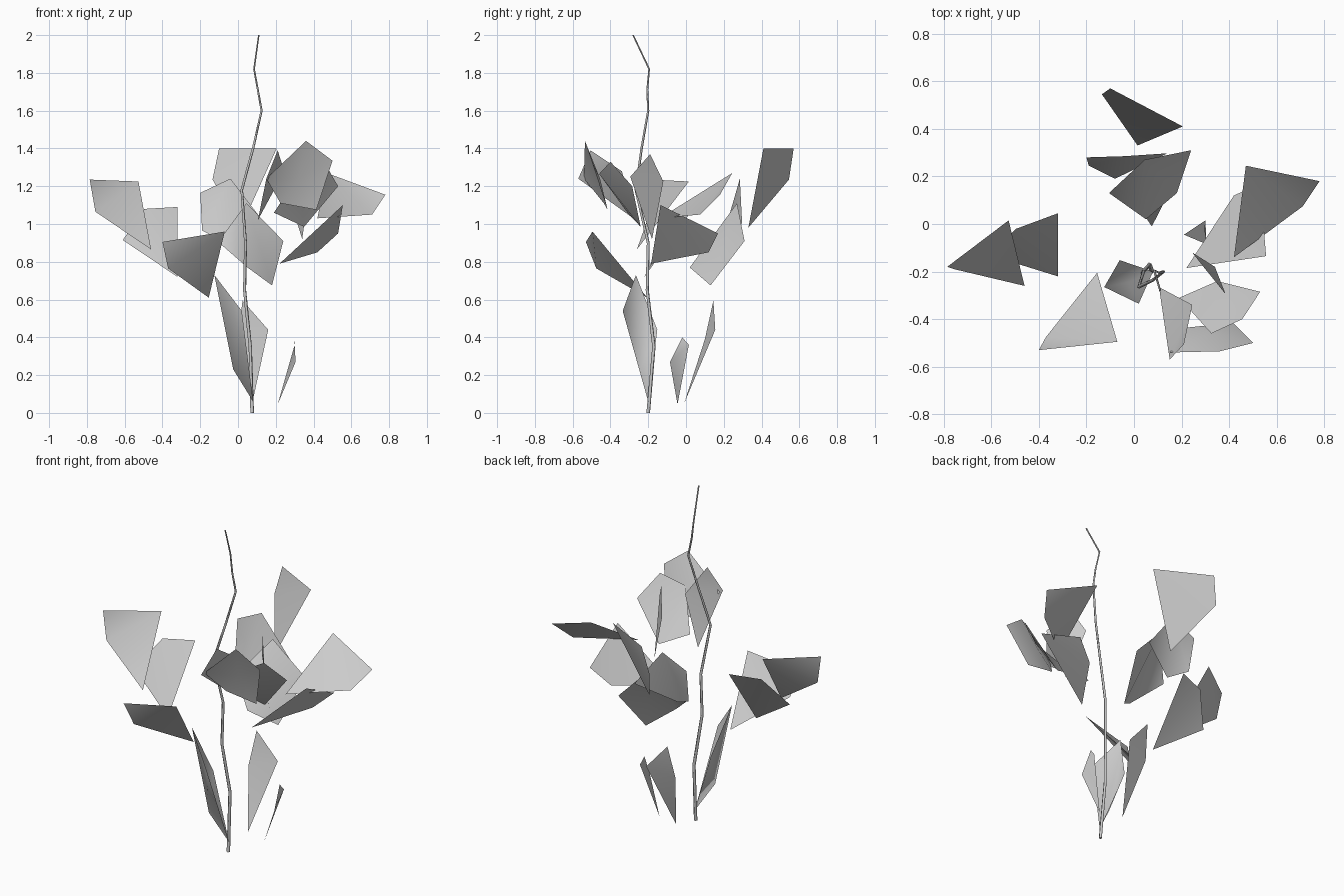
import bpy
import bmesh
from mathutils import Vector

default_cube = bpy.data.objects.get("Cube")
if default_cube:
    bpy.data.objects.remove(default_cube, do_unlink=True)


def make_material(name, colour):
    material = bpy.data.materials.new(name)
    material.use_nodes = True
    material.diffuse_color = colour
    shader = material.node_tree.nodes["Principled BSDF"]
    shader.inputs["Base Color"].default_value = colour
    return material


plain_grey = make_material("plain grey", (0.6, 0.6, 0.6, 1))


def add_leaf(name, *outline, fold=None):
    """A single thin blade given by its corners, creased to a fold point if one is given."""
    mesh = bpy.data.meshes.new(name)
    blade = bmesh.new()
    corners = [blade.verts.new(Vector(point)) for point in outline]
    if fold:
        crease = blade.verts.new(Vector(fold))
        for here, after in zip(corners, corners[1:] + corners[:1]):
            blade.faces.new((here, after, crease))
    else:
        blade.faces.new(corners)
    bmesh.ops.triangulate(blade, faces=blade.faces[:])
    for face in blade.faces:
        face.smooth = True
    blade.to_mesh(mesh)
    blade.free()
    mesh.materials.append(plain_grey)
    leaf = bpy.data.objects.new(name, mesh)
    bpy.context.collection.objects.link(leaf)


def add_stem(name, path, base_radius, tip_radius):
    """A crooked tapering tube running through the path points."""
    curve = bpy.data.curves.new(name, "CURVE")
    curve.dimensions = "3D"
    curve.bevel_depth = base_radius
    curve.bevel_resolution = 0
    curve.use_fill_caps = True
    spline = curve.splines.new("POLY")
    spline.points.add(len(path) - 1)
    taper = tip_radius / base_radius
    for index, (point, position) in enumerate(zip(spline.points, path)):
        along = index / (len(path) - 1)
        point.co = (*position, 1)
        point.radius = 1 + (taper - 1) * along
    curve.materials.append(plain_grey)
    stem = bpy.data.objects.new(name, curve)
    bpy.context.collection.objects.link(stem)


# Crooked central stem
add_stem("stem", [
    (.075, -.2, 0), (.065, -.17, .35), (.035, -.205, .65), (.04, -.2, .9),
    (.02, -.265, 1.18), (.08, -.235, 1.4), (.125, -.2, 1.6),
    (.105, -.205, 1.71), (.085, -.195, 1.82), (.11, -.28, 2),
], base_radius=.01, tip_radius=.004)

# Low leaves around the foot of the stem
add_leaf("lower_front_leaf",
         (-.125, -.265, .73), (-.06, -.152, .44), (.08, -.2, .06), (.02, -.335, .54),
         fold=(-.025, -.245, .23))
add_leaf("lower_back_leaf",
         (.075, -.01, .05), (.16, .155, .44), (.024, .145, .595), (0, .1, .39))
add_leaf("lower_left_small_leaf",
         (.21, -.045, .045), (.305, -.085, .27), (.295, -.02, .4), (.3, .015, .36))

# Leaves on the right side
add_leaf("right_outer_leaf",
         (-.785, -.18, 1.235), (-.527, .015, 1.225),
         (-.46, -.26, .865), (-.755, -.19, 1.065))
add_leaf("right_inner_leaf",
         (-.32, .045, 1.09), (-.495, -.02, 1.08),
         (-.61, -.13, .915), (-.32, -.22, .72))
add_leaf("right_front_leaf",
         (-.4, -.53, .905), (-.07, -.495, .96),
         (-.155, -.205, .61), (-.37, -.475, .765))

# Leaves at the back
add_leaf("back_upper_leaf",
         (-.1, .57, 1.4), (.205, .41, 1.4), (.015, .33, .98), (-.135, .545, 1.235))
add_leaf("back_middle_leaf",
         (-.2, .28, 1.165), (-.04, .285, 1.24), (.14, .297, 1.005),
         (-.08, .19, .91), (-.19, .245, .965))
add_leaf("back_lower_leaf",
         (.24, .31, .91), (.18, .13, .675), (.05, .02, .77),
         (-.105, .13, .905), (.045, .27, 1.11))

# Leaves on the left side
add_leaf("left_outer_leaf",
         (.47, .245, 1.27), (.78, .18, 1.155), (.71, .075, 1.05), (.42, -.14, 1.03))
add_leaf("left_lower_leaf",
         (.22, -.185, .79), (.555, -.135, 1.1), (.53, .17, .95), (.42, .12, .85))
add_leaf("left_inner_leaf",
         (.385, -.295, 1.25), (.3, -.19, 1.37), (.245, -.12, 1.225), (.34, -.18, .92))

# Upper cluster towards the front left
add_leaf("cluster_middle_leaf",
         (.35, -.24, .985), (.53, -.285, 1.2), (.455, -.4, 1.33),
         (.325, -.46, 1.265), (.19, -.31, 1.06))
add_leaf("cluster_front_leaf",
         (.36, -.535, 1.44), (.5, -.5, 1.335), (.415, -.415, 1.075),
         (.225, -.435, 1.11), (.15, -.54, 1.24), fold=(.32, -.455, 1.24))
add_leaf("cluster_side_leaf",
         (.15, -.57, 1.24), (.21, -.505, 1.39), (.245, -.34, 1.28), (.105, -.265, 1.02))
